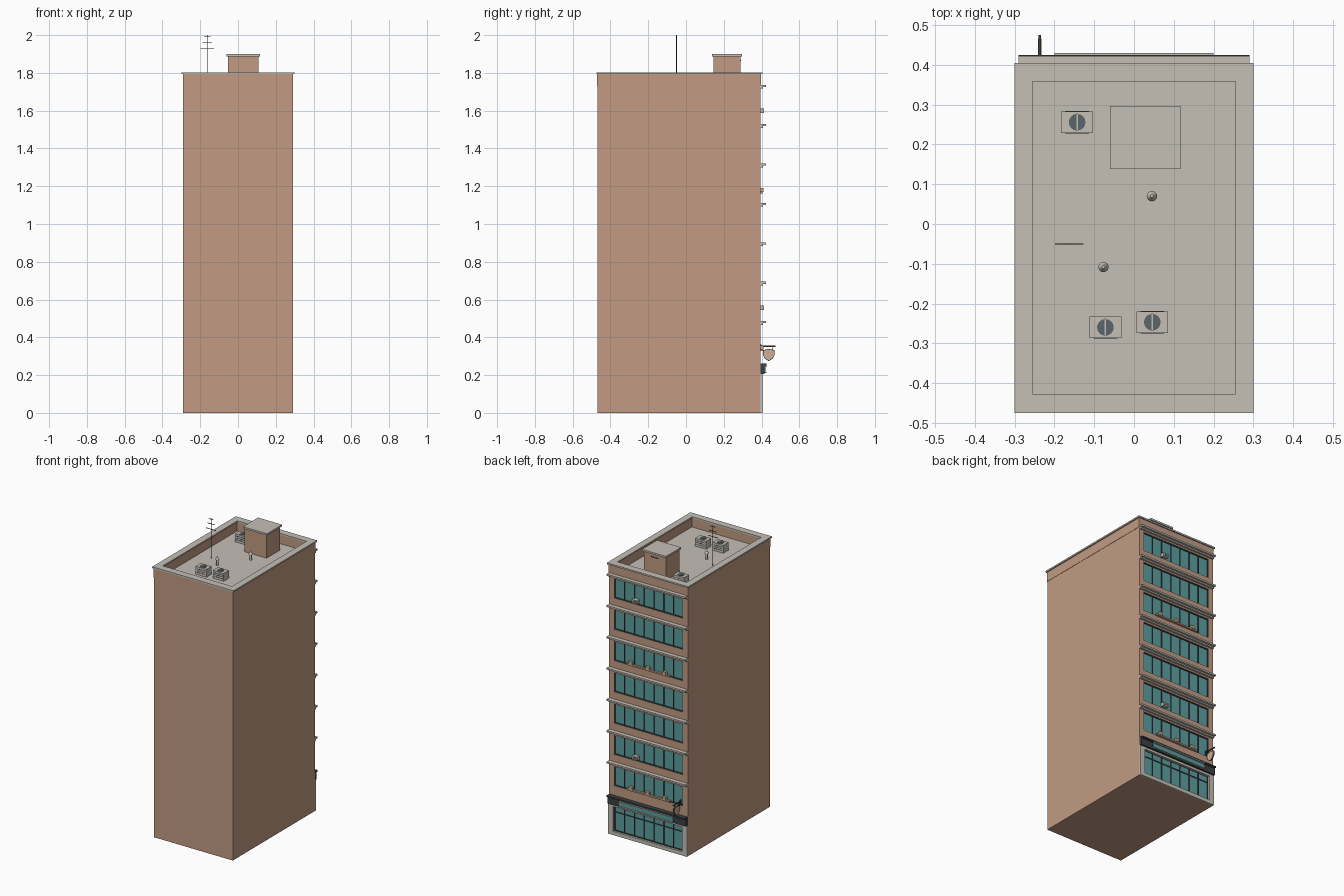
import bpy
import bmesh
import math
from mathutils import Matrix

cube = bpy.data.objects.get("Cube")
if cube:
    bpy.data.objects.remove(cube, do_unlink=True)


def material(name, rgb):
    mat = bpy.data.materials.new(name)
    mat.use_nodes = True
    mat.diffuse_color = (*rgb, 1)
    mat.node_tree.nodes["Principled BSDF"].inputs["Base Color"].default_value = (*rgb, 1)
    return mat


BRICK = material("brick", (0.54, 0.33, 0.23))
CONCRETE = material("concrete", (0.56, 0.53, 0.47))
GLASS = material("teal glass", (0.11, 0.35, 0.35))
DARK = material("dark metal", (0.045, 0.05, 0.055))
FAN = material("fan grey", (0.1, 0.13, 0.145))
PALE = material("pale sign", (0.62, 0.42, 0.31))


def finish(name, bm, mat):
    bmesh.ops.recalc_face_normals(bm, faces=bm.faces)
    mesh = bpy.data.meshes.new(name)
    bm.to_mesh(mesh)
    bm.free()
    mesh.materials.append(mat)
    ob = bpy.data.objects.new(name, mesh)
    bpy.context.collection.objects.link(ob)
    return ob


def add_box(bm, x0, x1, y0, y1, z0, z1):
    mid = Matrix.Translation(((x0 + x1) / 2, (y0 + y1) / 2, (z0 + z1) / 2))
    size = Matrix.Diagonal((x1 - x0, y1 - y0, z1 - z0, 1))
    bmesh.ops.create_cube(bm, size=1, matrix=mid @ size)


def boxes(name, mat, *bounds):
    bm = bmesh.new()
    for b in bounds:
        add_box(bm, *b)
    return finish(name, bm, mat)


def ring(name, mat, outer, inner, z0, z1):
    """Rectangular frame lying flat; rectangles are x0, x1, y0, y1."""
    bm = bmesh.new()
    loops = []
    for (x0, x1, y0, y1), z in ((outer, z0), (outer, z1), (inner, z1), (inner, z0)):
        loops.append([bm.verts.new((x, y, z)) for x, y in
                      ((x0, y0), (x1, y0), (x1, y1), (x0, y1))])
    for k in range(4):
        a, b = loops[k], loops[(k + 1) % 4]
        for i in range(4):
            j = (i + 1) % 4
            bm.faces.new((a[i], a[j], b[j], b[i]))
    return finish(name, bm, mat)


def cylinder(name, mat, x, y, z0, z1, r0, r1=None, sides=16):
    bm = bmesh.new()
    bmesh.ops.create_cone(bm, cap_ends=True, segments=sides, radius1=r0,
                          radius2=r0 if r1 is None else r1, depth=z1 - z0,
                          matrix=Matrix.Translation((x, y, (z0 + z1) / 2)))
    ob = finish(name, bm, mat)
    bpy.context.view_layer.objects.active = ob
    ob.select_set(True)
    bpy.ops.object.shade_smooth_by_angle()
    ob.select_set(False)
    return ob


W, WALL, DECK = 0.29, 0.395, 1.73      # half width, street wall, roof deck
GLAZE, HALF = 0.387, 0.255             # glass plane, half width of windows
ledges = [0.48 + 0.2085 * i for i in range(7)]
windows = [(z - 0.155, z - 0.025) for z in ledges]
SHOP = (0.025, 0.195)

# Brick tower with the window bands cut into its street wall
tower = boxes("tower", BRICK, (-W, W, -0.469, WALL, 0, DECK))
cutter = boxes("window_cutter", BRICK,
               *[(-HALF, HALF, GLAZE - 0.002, 0.5, a, b) for a, b in windows + [SHOP]])
cutter.hide_render = True
cut = tower.modifiers.new("Windows", "BOOLEAN")
cut.object, cut.operation, cut.solver = cutter, "DIFFERENCE", "EXACT"
bpy.context.view_layer.objects.active = tower
bpy.ops.object.modifier_apply(modifier=cut.name)
bpy.data.objects.remove(cutter, do_unlink=True)


# Glazing and dark frames
def glazed_band(name, z0, z1, panes, transom=None):
    boxes(name + "_glass", GLASS, (-HALF, HALF, GLAZE - 0.003, GLAZE, z0, z1))
    t, y = 0.0025, (GLAZE - 0.002, GLAZE + 0.005)
    bars = [(-HALF, HALF, *y, z0, z0 + 2 * t), (-HALF, HALF, *y, z1 - 2 * t, z1)]
    for i in range(panes + 1):
        x = -HALF + t + (2 * HALF - 2 * t) * i / panes
        bars.append((x - t, x + t, *y, z0, z1))
    if transom:
        bars.append((-HALF, HALF, *y, transom - t, transom + t))
    boxes(name + "_frame", DARK, *bars)


for n, (a, b) in enumerate(windows):
    glazed_band(f"floor_{n + 1}_window", a, b, 7)
glazed_band("shop_window", *SHOP, 7, 0.15)

# Stepped concrete ledge above every window band
for n, z in enumerate(ledges):
    boxes(f"ledge_{n + 1}", CONCRETE,
          (-W, W, WALL - 0.004, 0.423, z - 0.005, z + 0.006),
          (-W, W, WALL - 0.004, 0.408, z - 0.014, z - 0.005))

# Shop surround, fascia and blank sign panel
boxes("shop_surround", CONCRETE,
      (-W, -HALF, WALL - 0.004, 0.405, 0, 0.205), (HALF, W, WALL - 0.004, 0.405, 0, 0.205),
      (-HALF, HALF, WALL - 0.004, 0.405, 0, 0.025), (-HALF, HALF, WALL - 0.004, 0.405, 0.19, 0.205))
boxes("shop_fascia", DARK, (-W, W, WALL - 0.004, 0.415, 0.205, 0.252))
boxes("fascia_cap", DARK, (-W, W, WALL - 0.004, 0.425, 0.252, 0.262))
boxes("sign_panel", GLASS, (-0.2, 0.2, 0.414, 0.42, 0.212, 0.246))
boxes("sign_rails", CONCRETE, *[(-0.2, 0.2, 0.419, 0.43, z, z + 0.004) for z in (0.21, 0.246)])

# Hanging shield sign on its bracket
SX = -0.237
boxes("sign_bracket", DARK, (SX - 0.003, SX + 0.003, WALL - 0.004, 0.475, 0.35, 0.356),
      (SX - 0.004, SX + 0.004, WALL - 0.004, 0.401, 0.33, 0.362),
      *[(SX - 0.001, SX + 0.001, y, y + 0.002, 0.328, 0.352) for y in (0.42, 0.458)])


def shield(name, mat, scale, thick):
    half = ((0, 0.032), (0.031, 0.026), (0.031, 0), (0.02, -0.019), (0, -0.032))
    outline = list(half) + [(-a, b) for a, b in half[-2:0:-1]]
    bm = bmesh.new()
    face = bm.faces.new([bm.verts.new((SX - thick / 2, 0.438 + a * scale, 0.306 + b * scale))
                         for a, b in outline])
    out = bmesh.ops.extrude_face_region(bm, geom=[face])
    bmesh.ops.translate(bm, vec=(thick, 0, 0),
                        verts=[v for v in out["geom"] if isinstance(v, bmesh.types.BMVert)])
    finish(name, bm, mat)


shield("shield_rim", DARK, 1, 0.006)
shield("shield_face", PALE, 0.9, 0.009)

# Window air conditioners and planters on some sills
for n in (1, 6):
    z = windows[n][0]
    boxes(f"window_cooler_{n}", CONCRETE, (0.072, 0.112, GLAZE, 0.412, z + 0.012, z + 0.036))
    boxes(f"window_cooler_grille_{n}", FAN, (0.077, 0.107, 0.411, 0.413, z + 0.017, z + 0.031))
for n in (0, 4):
    z = windows[n][0]
    boxes(f"planter_{n}", BRICK, (-0.16, 0.16, WALL - 0.004, 0.405, z + 0.002, z + 0.012))
    boxes(f"planter_pots_{n}", PALE,
          *[(x - 0.012, x + 0.012, 0.393, 0.409, z + 0.01, z + 0.032) for x in (-0.125, 0, 0.125)])

# Parapet, coping and roof deck
ring("parapet", BRICK, (-0.292, 0.292, -0.471, 0.397), (-0.26, 0.26, -0.433, 0.363), DECK, 1.795)
ring("coping", CONCRETE, (-0.3, 0.3, -0.475, 0.405), (-HALF, HALF, -0.428, 0.358), 1.793, 1.803)
boxes("roof_deck", CONCRETE, (-0.262, 0.262, -0.435, 0.365, DECK - 0.01, DECK + 0.002))

# Stair penthouse
boxes("penthouse", BRICK, (-0.053, 0.109, 0.146, 0.288, DECK, 1.89))
boxes("penthouse_cap", CONCRETE, (-0.06, 0.117, 0.138, 0.297, 1.888, 1.9))
boxes("penthouse_louvre", DARK, (0, 0.055, 0.287, 0.29, 1.862, 1.868))

# Rooftop coolers with round fans
for n, (x, y) in enumerate(((-0.143, 0.256), (-0.072, -0.26), (0.046, -0.247))):
    boxes(f"roof_cooler_{n}", CONCRETE, (x - 0.04, x + 0.04, y - 0.027, y + 0.027, DECK, 1.785))
    cylinder(f"cooler_fan_{n}", FAN, x, y, 1.784, 1.788, 0.021)
    boxes(f"fan_bar_{n}", CONCRETE, (x - 0.002, x + 0.002, y - 0.022, y + 0.022, 1.787, 1.79))
    boxes(f"cooler_grille_{n}", FAN,
          *[(x - 0.03, x + 0.03, y - 0.028, y + 0.028, z, z + 0.004) for z in (1.745, 1.757, 1.769)])

# Mushroom vents
for n, (x, y) in enumerate(((0.045, 0.07), (-0.077, -0.108))):
    cylinder(f"vent_pipe_{n}", CONCRETE, x, y, DECK, 1.775, 0.007)
    cylinder(f"vent_cap_{n}", CONCRETE, x, y, 1.772, 1.788, 0.013, 0.004)

# Aerial mast with crossbars
AX, AY = -0.163, -0.05
cylinder("aerial_mast", DARK, AX, AY, DECK, 2, 0.002, sides=8)
boxes("aerial_bars", DARK, *[(AX - h, AX + h, AY - 0.0015, AY + 0.0015, z - 0.0015, z + 0.0015)
                             for z, h in ((1.927, 0.036), (1.963, 0.026), (1.994, 0.017))])
